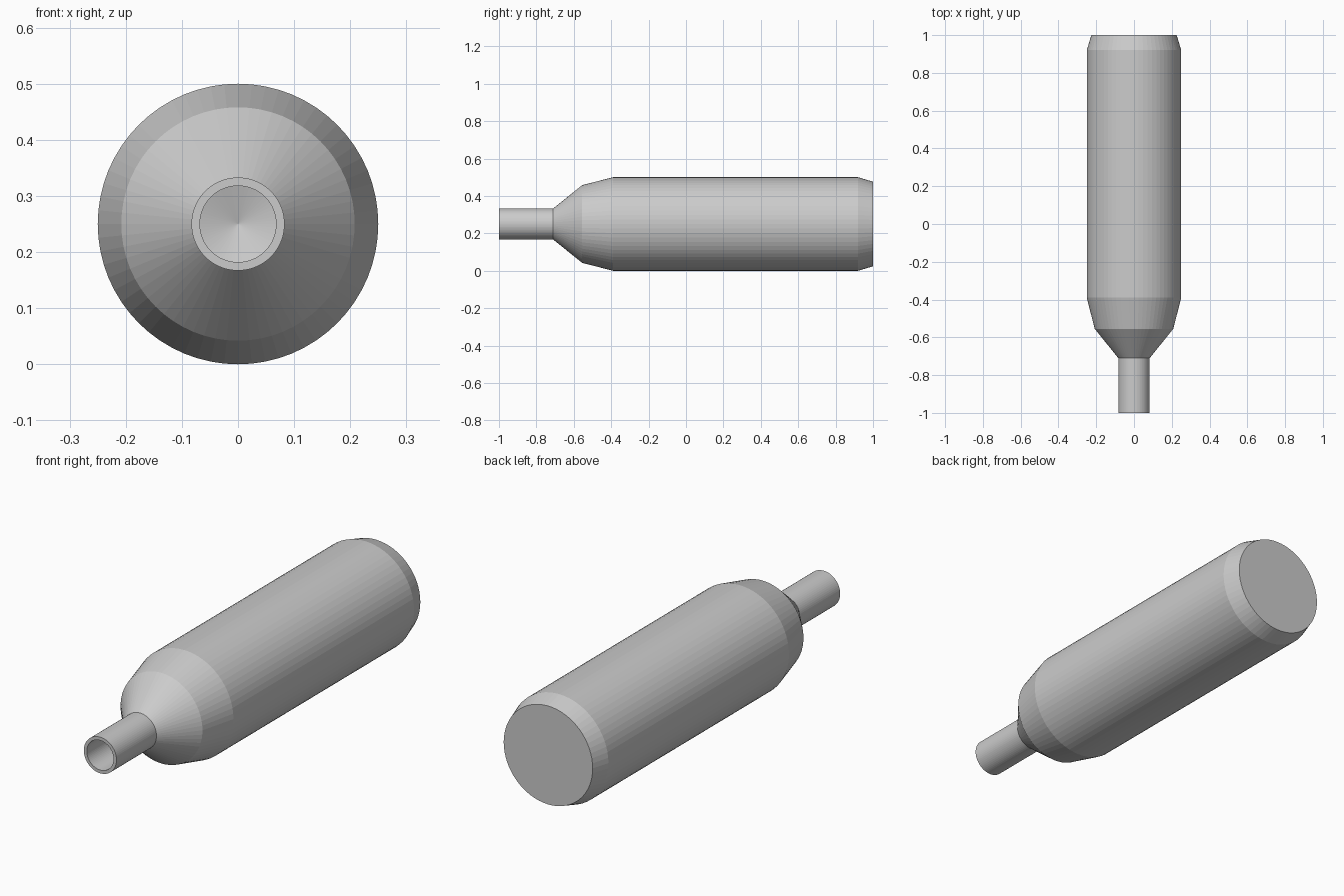
import bpy, bmesh, math

if "Cube" in bpy.data.objects:
    bpy.data.objects.remove(bpy.data.objects["Cube"])

SEGMENTS = 64
AXIS_Z = 0.25


def lathe(name, profile):
    """Revolve (y, radius) points about the long axis; radius 0 makes a tip."""
    bm = bmesh.new()
    rings = []
    for y, r in profile:
        count = SEGMENTS if r > 0 else 1
        rings.append([bm.verts.new((r * math.cos(2 * math.pi * i / SEGMENTS), y,
                                    AXIS_Z + r * math.sin(2 * math.pi * i / SEGMENTS)))
                      for i in range(count)])
    for a, b in zip(rings, rings[1:]):
        for i in range(SEGMENTS):
            j = (i + 1) % SEGMENTS
            if len(a) == 1:
                bm.faces.new((a[0], b[j], b[i]))
            elif len(b) == 1:
                bm.faces.new((a[i], a[j], b[0]))
            else:
                bm.faces.new((a[i], a[j], b[j], b[i]))
    # Flat end cap
    if len(rings[-1]) > 1:
        bm.faces.new(rings[-1])
    bmesh.ops.recalc_face_normals(bm, faces=bm.faces[:])
    mesh = bpy.data.meshes.new(name)
    bm.to_mesh(mesh)
    bm.free()
    obj = bpy.data.objects.new(name, mesh)
    bpy.context.collection.objects.link(obj)
    return obj


# Gas cartridge: bored neck, two-step shoulder, straight body, chamfered base
lathe("cartridge", [
    (-0.70, 0), (-0.72, 0.068), (-1.0, 0.068),
    (-1.0, 0.083), (-0.71, 0.083),
    (-0.555, 0.208), (-0.39, 0.25),
    (0.92, 0.25), (1.0, 0.226),
])
